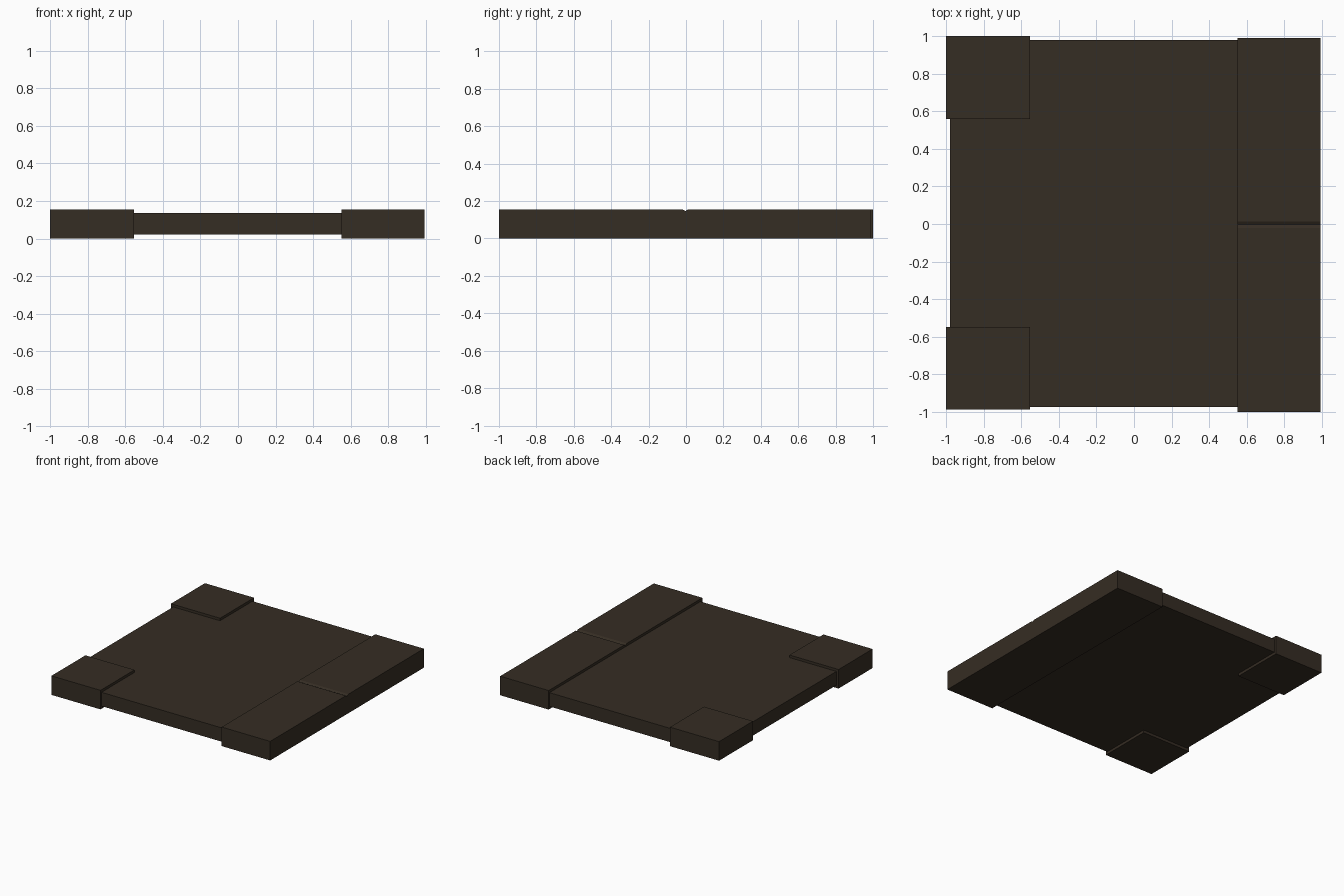
import bpy, bmesh

if "Cube" in bpy.data.objects:
    bpy.data.objects.remove(bpy.data.objects["Cube"])

wood = bpy.data.materials.new("dark brown")
wood.diffuse_color = (0.036, 0.026, 0.017, 1)
wood.use_nodes = True
wood.node_tree.nodes["Principled BSDF"].inputs["Base Color"].default_value = wood.diffuse_color


def prism(name, profile, x0, x1):
    """Extrude a closed (y, z) profile from x0 to x1."""
    bm = bmesh.new()
    face = bm.faces.new([bm.verts.new((x0, y, z)) for y, z in profile])
    ext = bmesh.ops.extrude_face_region(bm, geom=[face])
    moved = [v for v in ext["geom"] if isinstance(v, bmesh.types.BMVert)]
    bmesh.ops.translate(bm, verts=moved, vec=(x1 - x0, 0, 0))
    bmesh.ops.recalc_face_normals(bm, faces=bm.faces)
    mesh = bpy.data.meshes.new(name)
    bm.to_mesh(mesh)
    bm.free()
    mesh.materials.append(wood)
    obj = bpy.data.objects.new(name, mesh)
    bpy.context.collection.objects.link(obj)
    return obj


def box(name, x0, x1, y0, y1, z0, z1):
    return prism(name, [(y0, z0), (y1, z0), (y1, z1), (y0, z1)], x0, x1)


# Thin main panel
box("panel", -0.98, 0.56, -0.975, 0.98, 0.022, 0.135)

# Thicker corner blocks on the left
box("back_corner_block", -1.0, -0.555, 0.56, 1.0, 0, 0.156)
box("front_corner_block", -1.0, -0.555, -0.988, -0.548, 0, 0.156)

# Thicker end strip on the right, with a shallow V groove across its top
strip = [(-1.0, 0), (0.99, 0), (0.99, 0.156), (0.012, 0.156),
         (-0.003, 0.147), (-0.02, 0.156), (-1.0, 0.156)]
prism("end_strip", strip, 0.552, 0.992)
